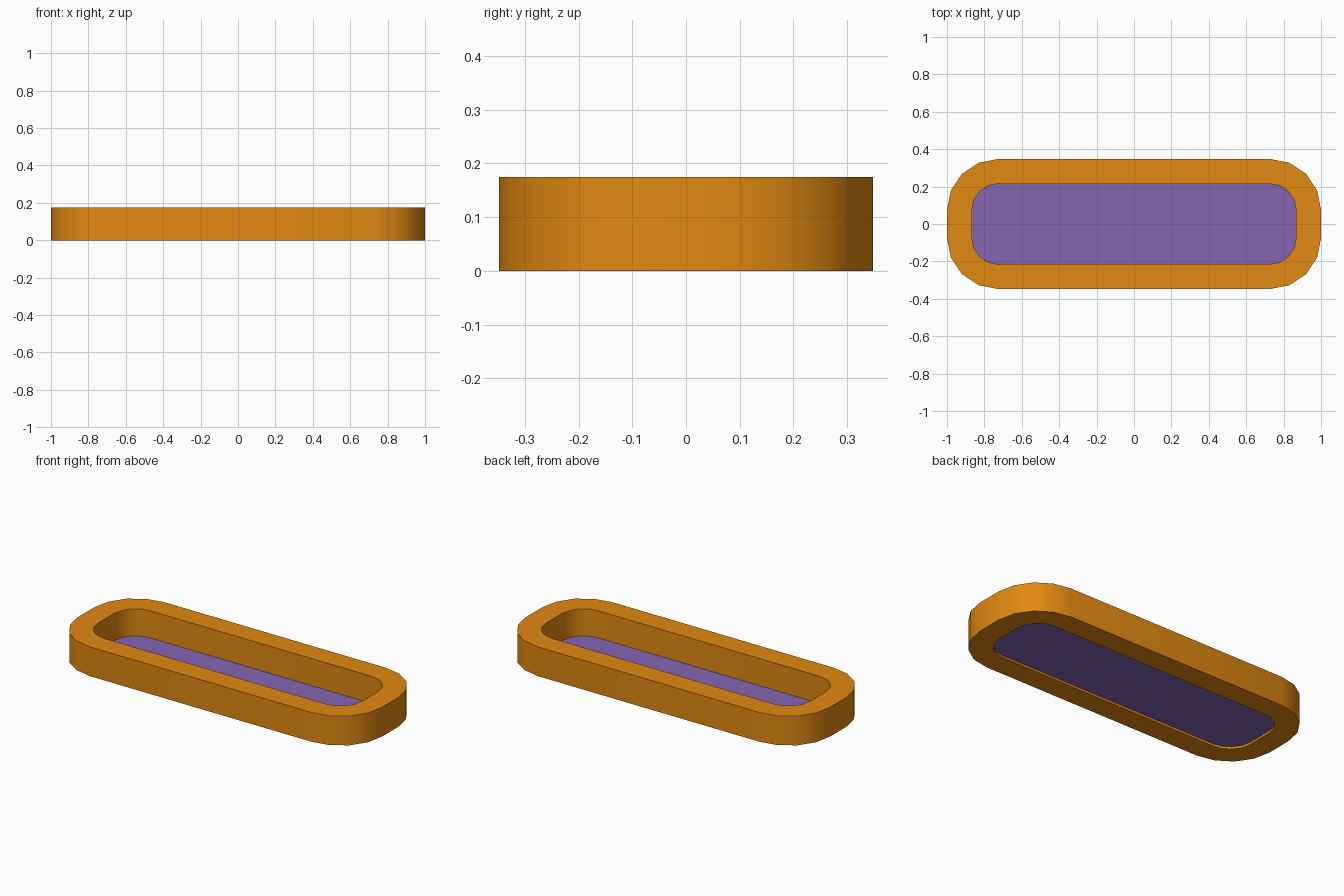
import bpy, bmesh, math

if "Cube" in bpy.data.objects:
    bpy.data.objects.remove(bpy.data.objects["Cube"])

CX, CY = 0.727, 0.075      # corner arc centres
HEIGHT, FLOOR_Z = 0.174, 0.013
R_OUT, R_IN, SEG = 0.273, 0.14, 4


def material(name, rgb):
    m = bpy.data.materials.new(name)
    m.diffuse_color = (*rgb, 1)
    m.use_nodes = True
    m.node_tree.nodes["Principled BSDF"].inputs["Base Color"].default_value = m.diffuse_color
    return m


def outline(bm, r, z):
    """Ring of vertices along a rounded rectangle."""
    ring = []
    for q, (sx, sy) in enumerate([(1, 1), (-1, 1), (-1, -1), (1, -1)]):
        for i in range(SEG + 1):
            a = math.pi / 2 * (q + i / SEG)
            ring.append(bm.verts.new((sx * CX + r * math.cos(a), sy * CY + r * math.sin(a), z)))
    return ring


def finish(bm, name, mat):
    me = bpy.data.meshes.new(name)
    bm.to_mesh(me)
    bm.free()
    ob = bpy.data.objects.new(name, me)
    bpy.context.collection.objects.link(ob)
    me.materials.append(mat)
    return ob


# Orange rim: four outlines joined into a closed band
bm = bmesh.new()
rings = [outline(bm, r, z) for r, z in
         ((R_OUT, 0), (R_OUT, HEIGHT), (R_IN, HEIGHT), (R_IN, 0))]
n = len(rings[0])
for k in range(4):
    a, b = rings[k], rings[(k + 1) % 4]
    for i in range(n):
        j = (i + 1) % n
        bm.faces.new((a[i], a[j], b[j], b[i]))
rim = finish(bm, "tray_rim", material("orange", (0.76, 0.25, 0.006)))
bpy.context.view_layer.objects.active = rim
rim.select_set(True)
bpy.ops.object.shade_smooth_by_angle(angle=math.radians(35))

# Purple floor sheet, just above the bottom
bm = bmesh.new()
bm.faces.new(outline(bm, R_IN, FLOOR_Z))
finish(bm, "tray_floor", material("purple", (0.23, 0.13, 0.45)))
